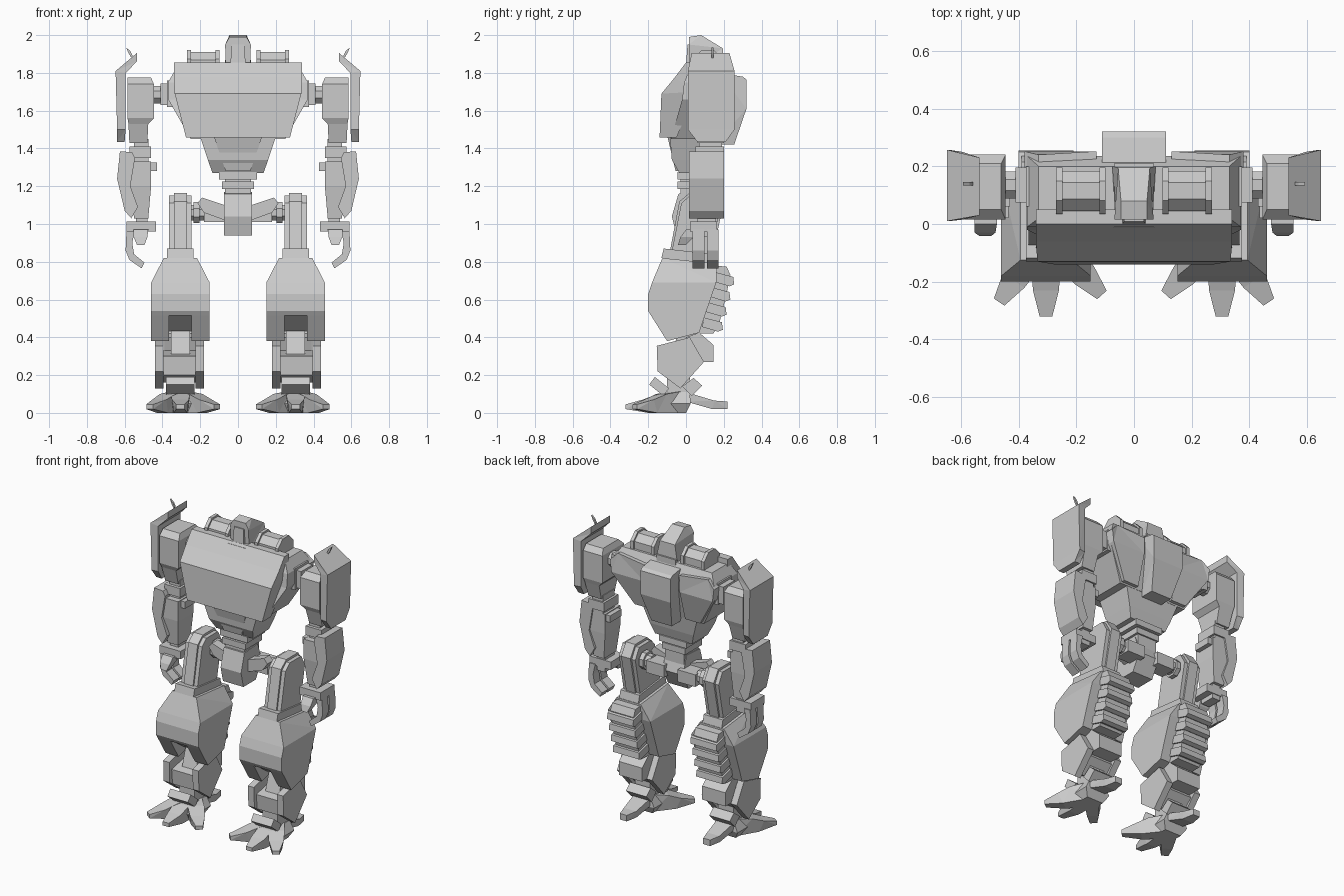
import bpy, bmesh, math
from mathutils import Matrix

grey = bpy.data.materials.new("mid grey")
grey.diffuse_color = (0.6, 0.6, 0.6, 1)


def finish(name, bm, mirror):
    bmesh.ops.recalc_face_normals(bm, faces=bm.faces)
    me = bpy.data.meshes.new(name)
    bm.to_mesh(me)
    bm.free()
    me.materials.append(grey)
    ob = bpy.data.objects.new(name, me)
    bpy.context.collection.objects.link(ob)
    if mirror:
        m = ob.modifiers.new("mirror", 'MIRROR')
        m.use_mirror_merge = False
    return ob


def loft(name, a, b, mirror, turn=None):
    """Solid between two matching outlines; turn = (degrees, x, y) spins it about z."""
    bm = bmesh.new()
    va = [bm.verts.new(p) for p in a]
    vb = [bm.verts.new(p) for p in b]
    n = len(a)
    caps = [bm.faces.new(va), bm.faces.new(vb[::-1])]
    for i in range(n):
        j = (i + 1) % n
        bm.faces.new((va[i], vb[i], vb[j], va[j]))
    bmesh.ops.recalc_face_normals(bm, faces=bm.faces)
    bmesh.ops.triangulate(bm, faces=caps)
    bmesh.ops.dissolve_limit(bm, angle_limit=0.01, verts=bm.verts, edges=bm.edges)
    if turn:
        bmesh.ops.rotate(bm, verts=bm.verts, cent=(turn[1], turn[2], 0),
                         matrix=Matrix.Rotation(math.radians(turn[0]), 3, 'Z'))
    return finish(name, bm, mirror)


def slab(name, cx, pts, w=None, mirror=True, turn=None):
    """Side profile (y, z[, half width]) extruded both ways along x."""
    p = [(q[0], q[1], q[2] if len(q) > 2 else w) for q in pts]
    return loft(name, [(cx - h, y, z) for y, z, h in p], [(cx + h, y, z) for y, z, h in p], mirror, turn)


def plate(name, pts, y0=0, y1=0, mirror=True):
    """Front profile (x, z[, y0, y1]) extruded along y."""
    p = [q if len(q) > 2 else (*q, y0, y1) for q in pts]
    return loft(name, [(q[0], q[2], q[1]) for q in p], [(q[0], q[3], q[1]) for q in p], mirror)


def stack(name, rows, mirror=True):
    """Stacked rectangles (z, x0, x1, y0, y1)."""
    bm = bmesh.new()
    rings = [[bm.verts.new(c) for c in ((a, c0, z), (b, c0, z), (b, c1, z), (a, c1, z))]
             for z, a, b, c0, c1 in rows]
    bm.faces.new(rings[0])
    bm.faces.new(rings[-1])
    for r, s in zip(rings, rings[1:]):
        for i in range(4):
            j = (i + 1) % 4
            bm.faces.new((r[i], r[j], s[j], s[i]))
    return finish(name, bm, mirror)


def box(name, x0, x1, y0, y1, z0, z1, mirror=True):
    return stack(name, [(z0, x0, x1, y0, y1), (z1, x0, x1, y0, y1)], mirror)


def tube(name, x0, x1, y, z, r, n=8):
    """Faceted tube along x."""
    pts = [(y + r * math.cos((i + .5) * 2 * math.pi / n), z + r * math.sin((i + .5) * 2 * math.pi / n))
           for i in range(n)]
    return slab(name, (x0 + x1) / 2, pts, (x1 - x0) / 2)


# Head
slab("head", 0, [(.02, 1.82, .065), (.015, 1.95, .068), (.015, 1.99, .045), (.08, 2.0, .045),
                 (.195, 1.93, .055), (.2, 1.83, .075)], mirror=False)
slab("face", 0, [(.0, 1.84, .04), (.008, 1.95, .035), (.05, 1.95, .035), (.05, 1.84, .04)], mirror=False)
box("collar", -.07, .07, -.012, .21, 1.80, 1.84, False)

# Torso
slab("chest_plate", 0, [(.0, 1.855, .34), (-.06, 1.775, .34), (-.13, 1.69, .335), (-.14, 1.457, .275),
                        (-.05, 1.457, .275), (.05, 1.7, .335), (.05, 1.855, .34)], mirror=False)
stack("torso", [(1.45, -.25, .25, -.08, .17), (1.66, -.37, .37, -.02, .225), (1.75, -.37, .37, -.01, .235),
                (1.82, -.33, .33, .02, .2)], False)
plate("back_panel", [(-.38, 1.74, .19, .252), (-.37, 1.66, .19, .252), (-.24, 1.46, .12, .195),
                     (-.13, 1.46, .12, .195), (-.13, 1.66, .19, .252), (-.13, 1.77, .19, .252),
                     (-.33, 1.79, .19, .24)])
slab("back_pack", 0, [(.18, 1.80, .11), (.30, 1.78, .11), (.32, 1.765, .11), (.32, 1.61, .11),
                      (.255, 1.42, .075), (.15, 1.42, .075)], mirror=False)
stack("abdomen", [(1.27, -.135, .135, -.035, .13), (1.34, -.16, .16, -.075, .15), (1.46, -.2, .2, -.085, .17)], False)
plate("abdomen_plate", [(-.13, 1.47, -.1, .0), (.13, 1.47, -.1, .0), (.065, 1.28, -.055, .0), (-.065, 1.28, -.055, .0)],
      mirror=False)
for i, (h, z) in enumerate(((.1, 1.235), (.085, 1.185))):
    box(f"waist_ring_{i}", -h, h, -.045, .14 - .01 * i, z, z + .04, False)
box("waist", -.07, .07, -.03, .12, 1.1, 1.29, False)
tube("shoulder_canister", -.255, -.11, .115, 1.84, .075)
for x in (-.27, -.12):
    tube("canister_rim", x, x + .022, .115, 1.84, .087)

# Pelvis
slab("pelvis", 0, [(-.04, 1.16), (-.075, 1.04), (-.05, .94), (.08, .94), (.14, 1.05), (.1, 1.17)], .075, False)
plate("hip_wing", [(-.07, 1.1), (-.19, 1.14), (-.215, 1.11), (-.18, 1.06), (-.07, 1.02)], .0, .06)
box("hip_bar", -.18, -.05, .05, .16, 1.01, 1.09)
tube("hip_axle", -.26, -.17, .1, 1.06, .045)
tube("hip_disc", -.235, -.205, .1, 1.06, .06)

# Thighs
L = -.305
slab("thigh", L, [(.02, 1.15), (-.025, 1.11), (-.08, .83), (.12, .79), (.18, 1.08), (.14, 1.15)], .06)
slab("thigh_spine", L, [(.02, 1.165), (-.035, 1.12), (-.09, .83), (.13, .79), (.195, 1.09), (.145, 1.165)], .034)
slab("knee_collar", L, [(-.13, .82), (-.118, .87), (.15, .84), (.165, .78)], .07)

# Big leg armour with a notch below
slab("leg_armour_top", L, [(-.18, .69, .155), (-.125, .82, .088), (.165, .79, .088), (.16, .69, .155)])
slab("leg_armour", L, [(-.18, .69), (-.2, .63), (-.2, .54), (-.185, .515), (.1, .515), (.16, .69)], .155)
for x in (L - .1075, L + .1075):
    slab("leg_armour_cheek", x, [(-.185, .515), (-.1, .38), (.07, .425), (.1, .515)], .0475)
slab("notch_wedge", L, [(-.18, .52), (-.06, .435), (.07, .43), (.1, .52)], .061)
slab("calf", L, [(.12, .78), (.215, .775), (.235, .73), (.215, .63), (.175, .47), (.145, .42), (.06, .42)], .085)
for i in range(4):
    y, z = .225 - .02 * i, .705 - .08 * i
    slab(f"calf_rib_{i}", L, [(y - .08, z - .01), (y + .005, z - .035), (y + .03, z - .025),
                              (y + .025, z + .015), (y - .07, z + .04)], .095)

# Shins and ankles
slab("shin_column", L, [(-.03, .46), (-.09, .27), (.02, .27), (.06, .46)], .05)
for x in (-.417, -.203):
    slab("shin_plate", x, [(-.155, .355), (.02, .40), (.095, .27), (-.03, .13), (-.15, .22)], .022)
slab("shin_block", L, [(-.13, .3), (-.12, .2), (-.03, .16), (.06, .25), (.02, .33)], .092)
slab("shin_back", L, [(.0, .40), (.07, .425), (.145, .36), (.145, .27), (.05, .27)], .085)
slab("ankle_front", L, [(-.195, .15), (-.165, .19), (-.09, .13), (-.12, .09)], .075)
slab("ankle_back", L, [(-.02, .14), (.04, .185), (.085, .145), (.03, .09)], .075)
box("ankle", -.36, -.25, -.1, .02, .08, .22)

# Clawed feet
stack("foot", [(0, L - .06, L + .06, -.13, .0), (.05, L - .09, L + .09, -.16, .025), (.11, L - .06, L + .06, -.13, .02)])
claw = [(-.05, .115, .045), (-.15, .1, .05), (-.23, .07, .045), (-.32, .045, .022), (-.32, .02, .022),
        (-.2, .0, .035), (-.05, .0, .045)]
slab("front_claw", L, claw)
for a in (-34, 42):
    slab("side_claw", L, claw, turn=(a, L, -.03))
slab("heel_claw", L, [(.0, .11, .06), (.15, .065, .045), (.22, .06, .025), (.22, .02, .025),
                      (.14, .02, .04), (.0, .06, .06)])

# Shoulders and upper arms
tube("shoulder_axle", -.47, -.34, .135, 1.685, .05)
box("shoulder_block", -.41, -.365, .075, .195, 1.63, 1.745)
box("shoulder_socket", -.375, -.335, .06, .2, 1.62, 1.76)
stack("upper_arm", [(1.43, -.575, -.48, .06, .2), (1.53, -.58, -.475, .03, .23), (1.56, -.585, -.445, .015, .24),
                    (1.74, -.585, -.445, .015, .24), (1.775, -.585, -.46, .05, .21)])
plate("shoulder_shield", [(-.535, 1.905, .03, .23), (-.648, 1.81, .01, .257), (-.64, 1.50, .01, .257),
                          (-.64, 1.435, .06, .21), (-.6, 1.435, .06, .21), (-.595, 1.50, .015, .25),
                          (-.595, 1.80, .015, .25), (-.535, 1.86, .03, .23)])
plate("shield_spike", [(-.565, 1.88), (-.58, 1.905), (-.592, 1.935), (-.57, 1.915), (-.558, 1.89)], .134, .146)

# Forearms
box("elbow", -.55, -.475, .07, .19, 1.28, 1.45)
box("elbow_block", -.575, -.46, .05, .2, 1.35, 1.41)
stack("forearm", [(1.03, -.55, -.475, .05, .18), (1.2, -.57, -.46, .03, .19), (1.33, -.57, -.46, .03, .19)])
plate("forearm_shell", [(-.625, 1.385), (-.64, 1.24), (-.6, 1.07), (-.565, 1.03), (-.53, 1.09),
                        (-.57, 1.2), (-.545, 1.35), (-.56, 1.38)], .015, .2)
box("elbow_pad", -.55, -.43, .06, .18, 1.28, 1.325)

# Hands
box("wrist", -.54, -.48, .06, .16, .93, 1.06)
box("palm", -.59, -.435, .02, .165, .96, 1.012)
stack("thumb", [(.89, -.535, -.495, -.042, .0), (.93, -.552, -.48, -.03, .04), (.97, -.552, -.475, .0, .06)])
for y in (.035, .11):
    plate("finger", [(-.59, .97), (-.595, .86), (-.575, .81), (-.51, .765), (-.495, .795), (-.55, .84),
                     (-.56, .9), (-.545, .97)], y, y + .062)
